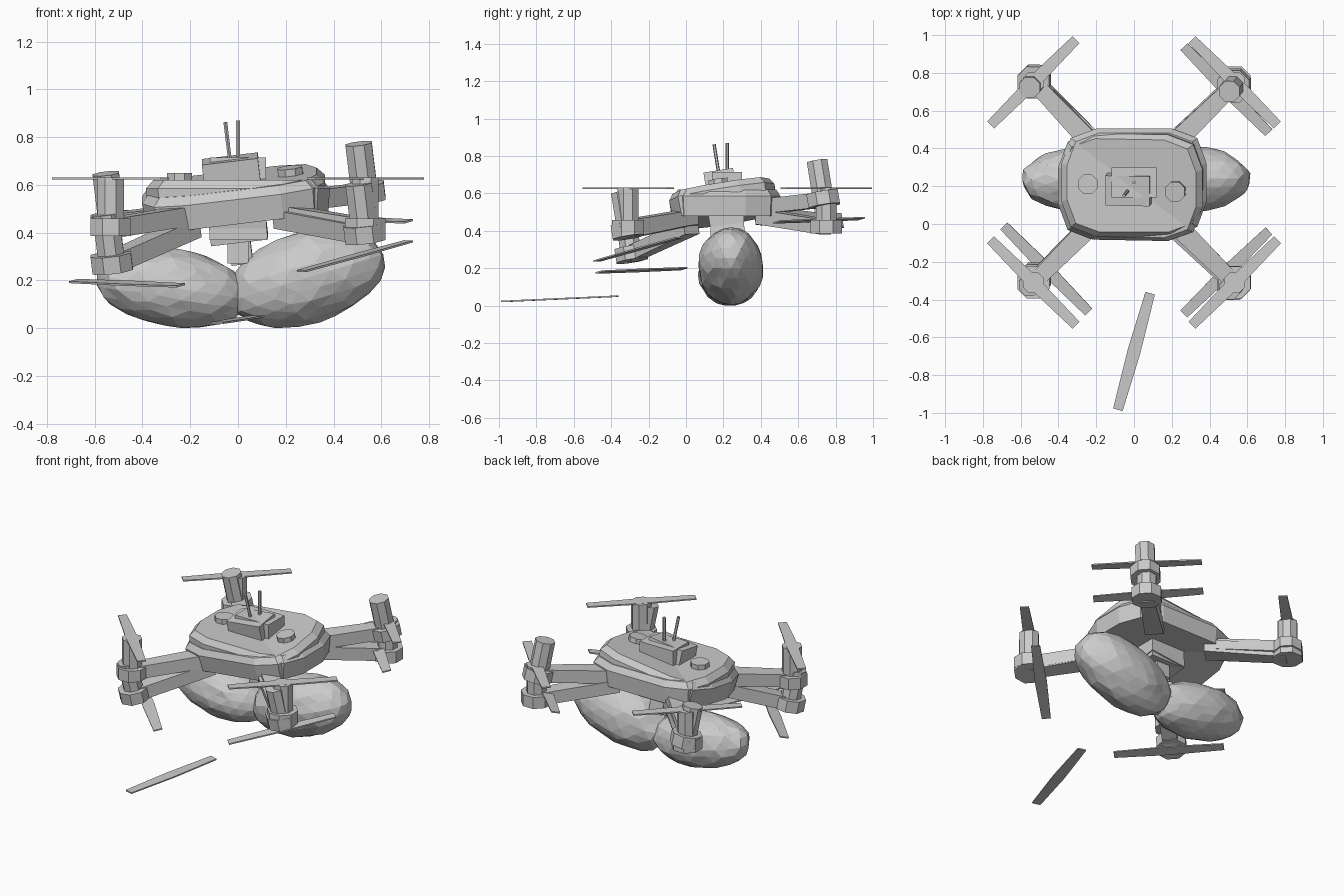
import bpy, bmesh, math, random
from mathutils import Matrix, Vector

if "Cube" in bpy.data.objects:
    bpy.data.objects.remove(bpy.data.objects["Cube"])

random.seed(4)
CY = 0.22                                   # centre of the drone in y
CORNERS = [(-1, -1), (1, -1), (1, 1), (-1, 1)]
R = Matrix.Rotation
T = Matrix.Translation


def add(name, bm, mat=Matrix()):
    bmesh.ops.recalc_face_normals(bm, faces=bm.faces)
    me = bpy.data.meshes.new(name)
    bm.to_mesh(me)
    bm.free()
    me.transform(mat)
    ob = bpy.data.objects.new(name, me)
    bpy.context.collection.objects.link(ob)
    return ob


def loft(name, rings, mat):
    bm = bmesh.new()
    loops = [[bm.verts.new(p) for p in r] for r in rings]
    n = len(loops[0])
    for a, b in zip(loops, loops[1:]):
        for i in range(n):
            bm.faces.new((a[i], a[(i + 1) % n], b[(i + 1) % n], b[i]))
    bm.faces.new(loops[0])
    bm.faces.new(loops[-1])
    return add(name, bm, mat)


def prism(name, outline, levels, mat):
    """Stack of (z, scale) slices of one outline."""
    return loft(name, [[(x * s, y * s, z) for x, y in outline] for z, s in levels], mat)


def ngon(r, n=8):
    return [(r * math.cos((i + .5) * math.tau / n), r * math.sin((i + .5) * math.tau / n))
            for i in range(n)]


def rect(w, d):
    return [(-w, -d), (w, -d), (w, d), (-w, d)]


def blade(name, mat):
    outline = [(-.32, -.026), (0, -.035), (.32, -.026), (.32, .026), (0, .035), (-.32, .026)]
    prism(name, outline, [(-.004, 1), (.004, 1)], mat)


def drone(tag, M):
    """One airframe in coordinates centred on the drone, z as in the world."""
    # hull with two-step corners and a bevelled lid
    q = [(.385, .10), (.335, .235), (.20, .285)]
    hull = q + [(-x, y) for x, y in q[::-1]] + [(-x, -y) for x, y in q] + [(x, -y) for x, y in q[::-1]]
    prism(tag + "hull", hull, [(.48, .98), (.585, 1), (.62, .92)], M)
    # top box, antenna and discs
    prism(tag + "top_box", rect(.118, .08), [(.60, 1), (.715, 1)], M)
    prism(tag + "antenna", ngon(.009, 6), [(.70, 1), (.87, 1)], M)
    for s in (-1, 1):
        prism(tag + "top_disc", ngon(.056), [(.60, 1), (.65, 1)], M @ T((.245 * s, -.01, 0)))
    # camera mount below
    prism(tag + "belly_box", rect(.12, .09), [(.37, 1), (.50, 1)], M)
    prism(tag + "belly_camera", rect(.045, .045), [(.27, 1), (.38, 1)], M)
    # arms, motor mounts and motors
    for sx, sy in CORNERS:
        a = math.atan2(sy, sx)
        A = M @ R(a, 4, 'Z')
        loft(tag + "arm", [[(r, y, z + dz) for y, dz in rect(w, .04)]
                           for r, w, z in ((.27, .055, .475), (.745, .042, .42))], A)
        C = M @ T((.533 * sx, .53 * sy, 0))
        prism(tag + "motor_mount", ngon(.092), [(.385, 1), (.458, 1)], C)
        prism(tag + "motor", ngon(.06), [(.39, 1), (.63, 1)], C)


level = T((0, CY, 0))
P = Vector((0, CY, .425))
tilted = T(P) @ R(math.atan(.16), 4, 'X') @ R(-math.atan(.12), 4, 'Y') @ T((0, 0, -.425))
drone("level_", level)
drone("tilted_", tilted)

# propellers: level ones on top, tilted ones beneath, one lying loose
for sx, sy in CORNERS:
    spin = R(-sx * sy * math.pi / 4, 4, 'Z')
    blade("upper_blade", level @ T((.533 * sx, .53 * sy, .627)) @ spin)
    if (sx, sy) != (-1, 1):
        blade("lower_blade", tilted @ T((.48 * sx, .49 * sy, .32)) @ spin)
blade("loose_blade", T((0, -.675, .036)) @ R(math.radians(74.5), 4, 'Z') @ R(math.radians(-2.5), 4, 'Y'))

# faceted two-lobed rock
for name, c, size, tilt in (("rock_left", (-.275, .235, .17), (.325, .17, .165), 9),
                            ("rock_right", (.285, .24, .21), (.34, .175, .19), -17)):
    bm = bmesh.new()
    bmesh.ops.create_icosphere(bm, subdivisions=3, radius=1)
    for v in bm.verts:
        v.co *= random.uniform(.97, 1.03)
    M = T(c) @ R(math.radians(tilt), 4, 'Y') @ Matrix.Diagonal((*size, 1))
    bm.transform(M)
    for v in bm.verts:
        v.co.z = max(v.co.z, 0)
    add(name, bm)
